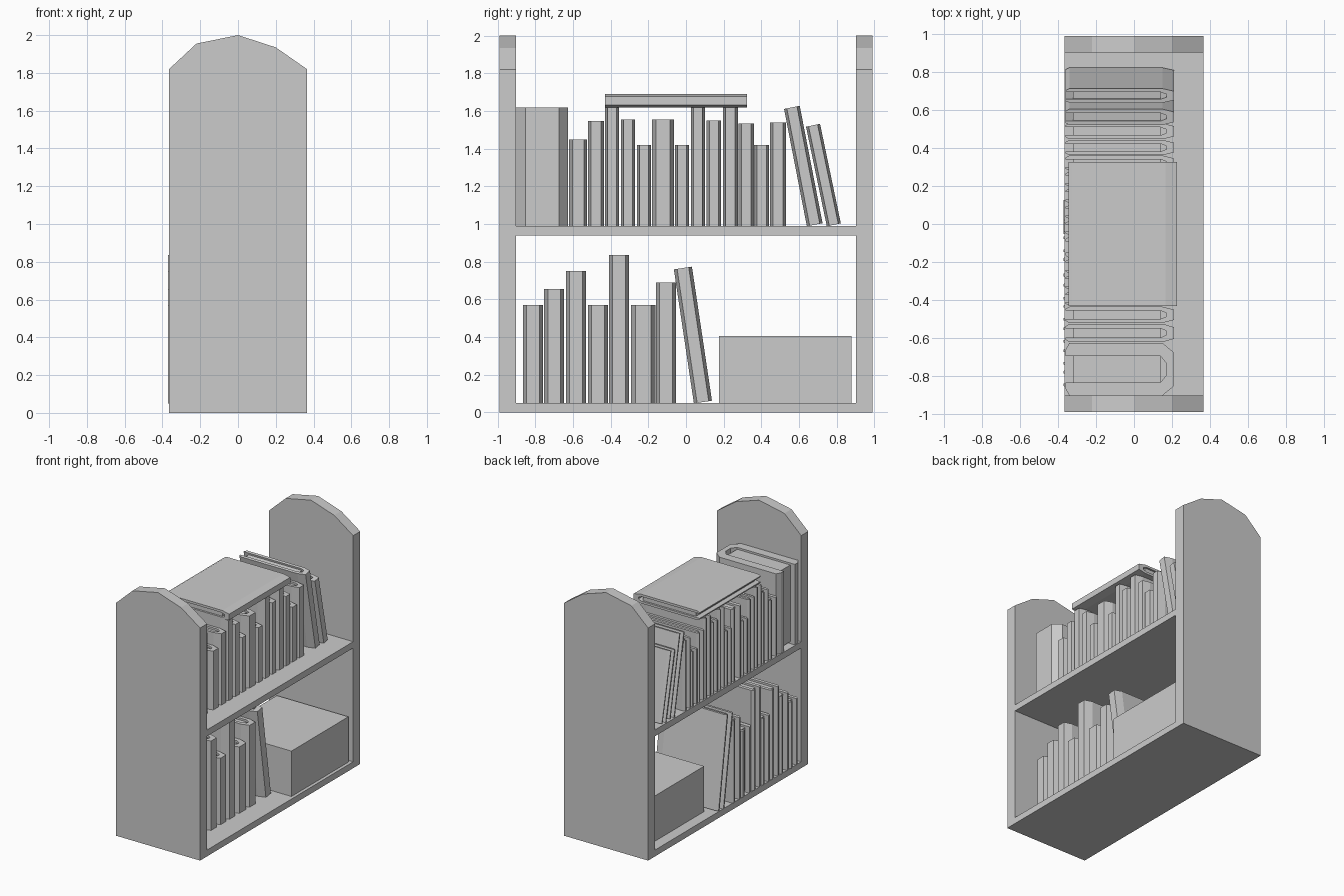
import bpy, bmesh
from math import radians
from mathutils import Vector, Matrix

if "Cube" in bpy.data.objects:
    bpy.data.objects.remove(bpy.data.objects["Cube"])


def prism(bm, pts, vec):
    """Extrude a flat outline along a vector into a closed solid."""
    face = bm.faces.new([bm.verts.new(p) for p in pts])
    out = bmesh.ops.extrude_face_region(bm, geom=[face], use_keep_orig=True)
    verts = [g for g in out["geom"] if isinstance(g, bmesh.types.BMVert)]
    bmesh.ops.translate(bm, verts=verts, vec=Vector(vec))


def finish(bm, name, matrix=None):
    bmesh.ops.recalc_face_normals(bm, faces=bm.faces)
    me = bpy.data.meshes.new(name)
    bm.to_mesh(me)
    bm.free()
    ob = bpy.data.objects.new(name, me)
    bpy.context.collection.objects.link(ob)
    if matrix:
        ob.matrix_world = matrix
    return ob


def box(bm, x0, x1, y0, y1, z0, z1):
    prism(bm, [(x0, y0, z0), (x1, y0, z0), (x1, y1, z0), (x0, y1, z0)], (0, 0, z1 - z0))


def slab(name, *bounds):
    bm = bmesh.new()
    box(bm, *bounds)
    return finish(bm, name)


def book(name, y, z, w, h, lean=0, x=0.0):
    """U-shaped cover with chamfered spine on +x, plus a recessed page block.
    Pivot is the lower -y edge; lean tips the top towards -y."""
    half = [(-0.36, 0.25), (-0.36, 0.37), (-0.34, 0.5), (0.15, 0.5), (0.21, 0.32)]
    inner = [(0.17, 0.11), (0.14, 0.25)]
    outline = half + [(a, -b) for a, b in reversed(half)]
    outline += [(a, -b) for a, b in reversed(inner)] + inner
    bm = bmesh.new()
    prism(bm, [(a, (b + 0.5) * w, 0) for a, b in outline], (0, 0, h))
    box(bm, -0.32, 0.14, 0.25 * w, 0.75 * w, 0.015, h - 0.015)
    finish(bm, name, Matrix.Translation((x, y, z)) @ Matrix.Rotation(radians(lean), 4, 'X'))


# Side panels with faceted arched tops
arch = [(-0.365, 0), (0.365, 0), (0.365, 1.82), (0.2, 1.935), (0, 2.0), (-0.22, 1.955), (-0.365, 1.82)]
for side, y0 in (("left", -0.99), ("right", 0.903)):
    bm = bmesh.new()
    prism(bm, [(x, y0, z) for x, z in arch], (0, 0.087, 0))
    finish(bm, side + "_side_panel")

# Shelves
slab("bottom_shelf", -0.365, 0.365, -0.903, 0.903, 0, 0.05)
slab("middle_shelf", -0.365, 0.365, -0.903, 0.903, 0.94, 0.99)

# Upright books: (y start, y end, top z)
upper = [(-0.902, -0.626, 1.62), (-0.621, -0.525, 1.45), (-0.52, -0.435, 1.548),
         (-0.43, -0.355, 1.618), (-0.345, -0.27, 1.555), (-0.26, -0.185, 1.42),
         (-0.18, -0.064, 1.555), (-0.058, 0.016, 1.42), (0.027, 0.10, 1.618),
         (0.11, 0.186, 1.55), (0.196, 0.276, 1.618), (0.28, 0.36, 1.535),
         (0.362, 0.442, 1.42), (0.446, 0.53, 1.54)]
lower = [(-0.865, -0.76, 0.57), (-0.753, -0.647, 0.655), (-0.637, -0.53, 0.75),
         (-0.52, -0.414, 0.57), (-0.41, -0.302, 0.835), (-0.292, -0.162, 0.57),
         (-0.16, -0.053, 0.69)]
for row, books, base, dx in (("upper", upper, 0.99, 0), ("lower", lower, 0.05, -0.01)):
    for i, (y0, y1, top) in enumerate(books):
        book(f"{row}_book_{i + 1}", y0, base, y1 - y0, top - base, x=dx)

# Leaning books
book("upper_leaning_book_1", 0.642, 0.988, 0.085, 0.635, 11)
book("upper_leaning_book_2", 0.748, 0.988, 0.076, 0.54, 11.8)
book("lower_leaning_book", 0.042, 0.047, 0.097, 0.72, 8.5, -0.01)

# Book lying flat on top of the row
book("flat_book", 0.325, 1.618, 0.072, 0.755, 90, 0.015)

# Storage box with lid
slab("storage_box", -0.28, 0.34, 0.175, 0.88, 0.05, 0.355)
slab("storage_box_lid", -0.28, 0.34, 0.175, 0.88, 0.355, 0.405)
